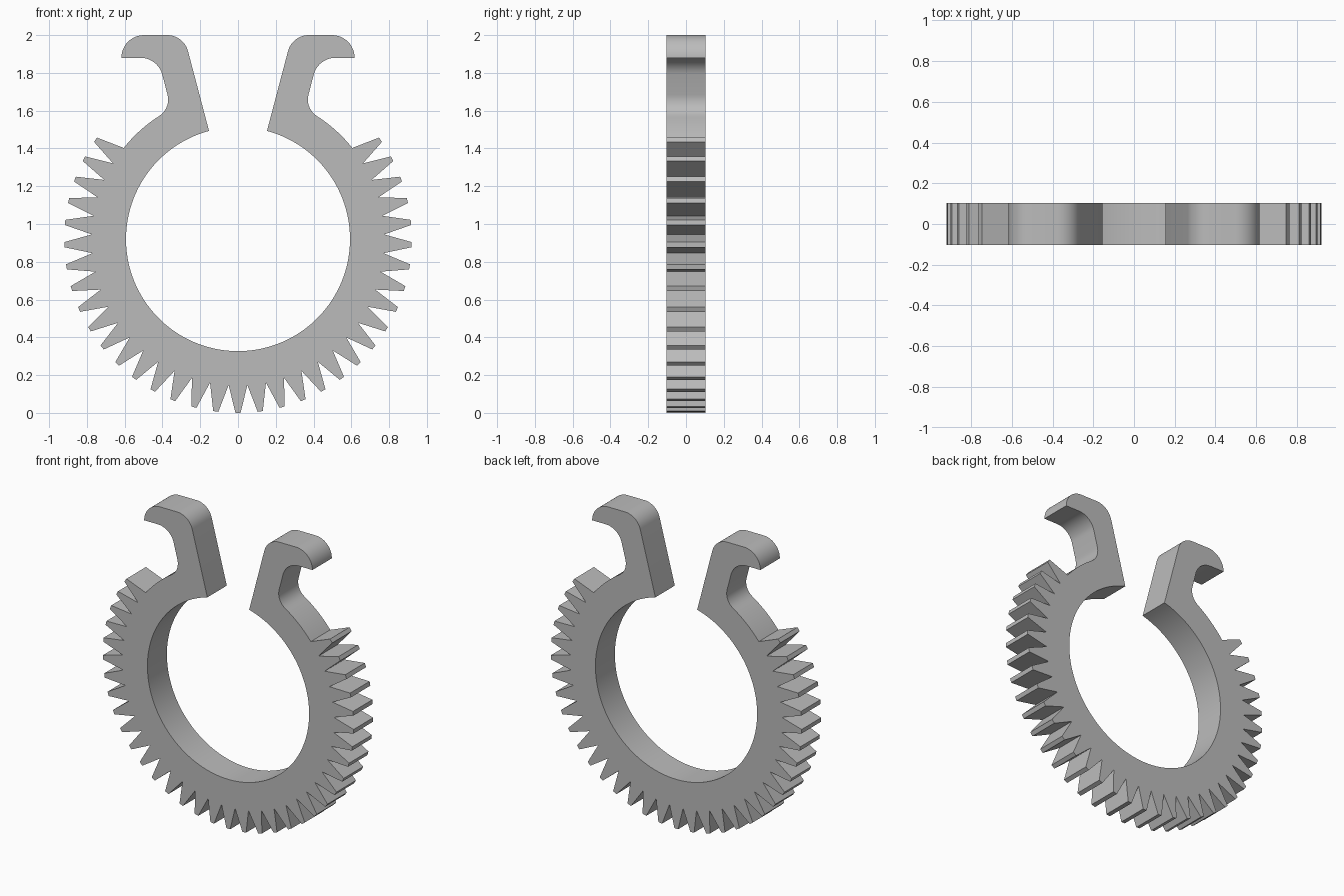
import bpy, bmesh, math
from mathutils import Vector

cube = bpy.data.objects.get("Cube")
if cube:
    bpy.data.objects.remove(cube, do_unlink=True)

CENTRE_Z = 0.92
TIP_R, ROOT_R, BORE_R = 0.92, 0.774, 0.593
HALF_DEPTH = 0.102
PITCH = math.tau / 49
TIP_HALF_ANGLE = math.radians(0.85)


def polar(radius, angle):
    """Point on a circle about the ring centre, angle measured from the bottom."""
    return Vector((radius * math.sin(angle), CENTRE_Z - radius * math.cos(angle)))


def arc(radius, start, end, steps):
    return [polar(radius, start + (end - start) * i / steps) for i in range(steps + 1)]


def fillet(before, corner, after, length, steps=12):
    """Circular rounding of a corner, starting at the given distance from it."""
    u, v = (before - corner).normalized(), (after - corner).normalized()
    half = u.angle(v) / 2
    radius = length * math.tan(half)
    centre = corner + (u + v).normalized() * (length / math.cos(half))
    a, b = corner + u * length - centre, corner + v * length - centre
    sweep = a.angle(b)
    return [centre + (a * math.sin(sweep * (1 - i / steps)) + b * math.sin(sweep * i / steps))
            / math.sin(sweep) for i in range(steps + 1)]


# Teeth of one half, from the bottom tooth upwards
outer = []
for k in range(18):
    if k:
        outer.append(polar(TIP_R, k * PITCH - TIP_HALF_ANGLE))
    outer.append(polar(TIP_R, k * PITCH + TIP_HALF_ANGLE))
    if k < 17:
        outer.append(polar(ROOT_R, (k + 0.5) * PITCH))

# Plain rim between the last tooth and the hook
rim_end = math.radians(147.4)
outer += arc(ROOT_R, 17.5 * PITCH, rim_end, 12)

# Hook with rounded corners
neck = Vector((0.353, 1.607))
throat = Vector((0.424, 1.88))
lip = Vector((0.617, 1.88))
nose = Vector((0.617, 2.0))
crown = Vector((0.287, 2.0))
bore_end = math.radians(165)
heel = polar(BORE_R, bore_end)
outer += fillet(outer[-1], neck, throat, 0.08)[1:]
outer += fillet(neck, throat, lip, 0.092)
outer += fillet(lip, nose, crown, 0.119)
outer += fillet(nose, crown, heel, 0.088)
outer[-13 * 2:-13 * 2] = [lip]

# Bore, from the heel of the hook down to the bottom
inner = arc(BORE_R, bore_end, 0, 64)

# Mirror the half profile and extrude it
half_profile = outer + inner
mirrored = [Vector((-p.x, p.y)) for p in reversed(half_profile[:-1])]
bm = bmesh.new()
verts = [bm.verts.new((p.x, -HALF_DEPTH, p.y)) for p in half_profile + mirrored]
face = bm.faces.new(verts)
result = bmesh.ops.extrude_face_region(bm, geom=[face])
moved = [g for g in result["geom"] if isinstance(g, bmesh.types.BMVert)]
bmesh.ops.translate(bm, verts=moved, vec=(0, 2 * HALF_DEPTH, 0))
bmesh.ops.remove_doubles(bm, verts=bm.verts[:], dist=0.0001)
bmesh.ops.recalc_face_normals(bm, faces=bm.faces[:])

mesh = bpy.data.meshes.new("toothed_ring_clip")
bm.to_mesh(mesh)
bm.free()
clip = bpy.data.objects.new("toothed_ring_clip", mesh)
bpy.context.collection.objects.link(clip)

# Plain grey material
grey = bpy.data.materials.new("grey")
grey.use_nodes = True
colour = (0.5, 0.5, 0.5, 1)
grey.diffuse_color = colour
grey.node_tree.nodes["Principled BSDF"].inputs["Base Color"].default_value = colour
mesh.materials.append(grey)

# Smooth curves with sharp tooth and side edges
bpy.ops.object.select_all(action="DESELECT")
clip.select_set(True)
bpy.context.view_layer.objects.active = clip
bpy.ops.object.shade_smooth_by_angle(angle=math.radians(30))
